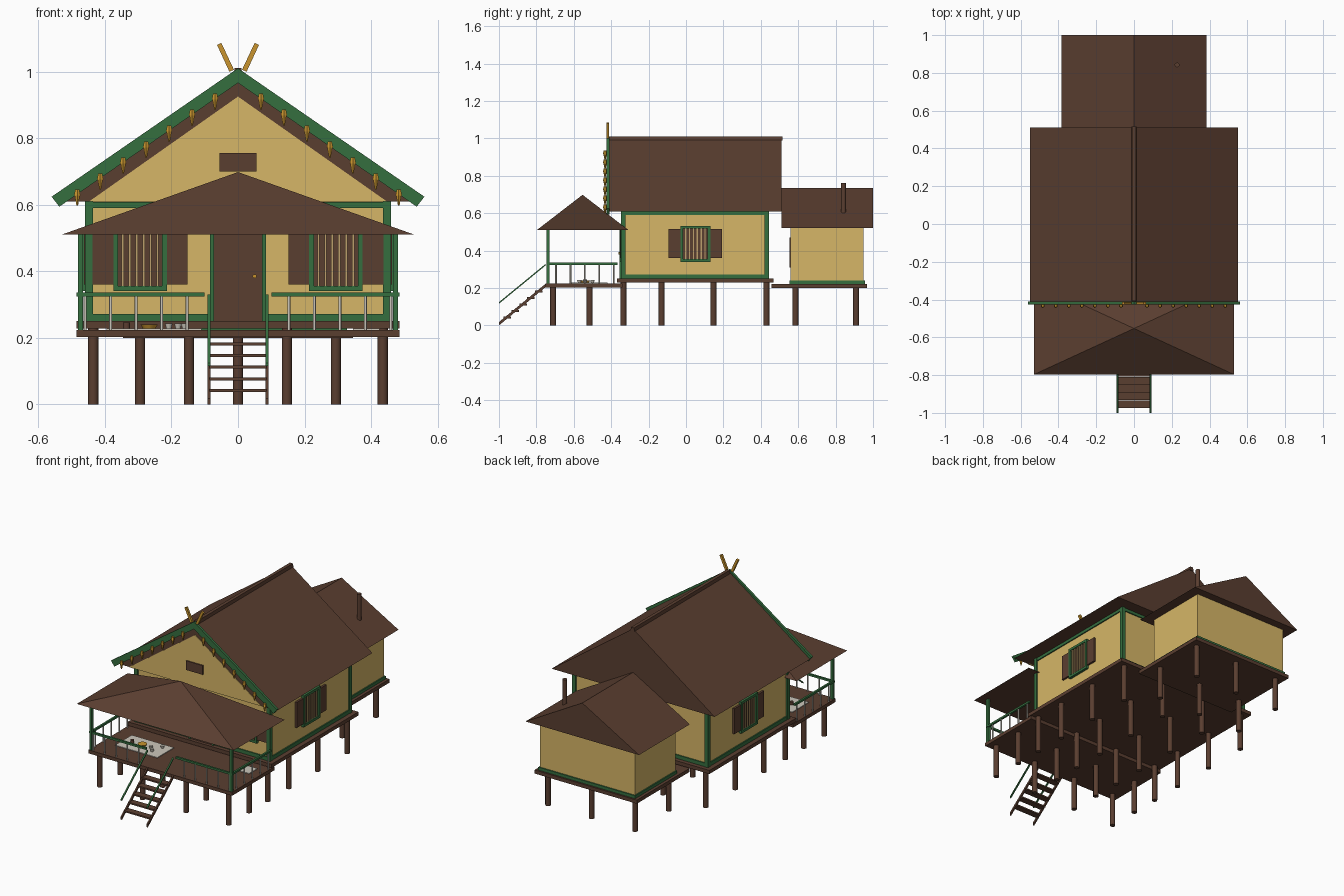
import bpy, bmesh, math
from mathutils import Vector

cube = bpy.data.objects.get("Cube")
if cube:
    bpy.data.objects.remove(cube, do_unlink=True)


def material(name, rgb):
    lin = [(c / 255 / 12.92) if c < 11 else ((c / 255 + 0.055) / 1.055) ** 2.4 for c in rgb]
    m = bpy.data.materials.new(name)
    m.use_nodes = True
    m.diffuse_color = (*lin, 1)
    m.node_tree.nodes["Principled BSDF"].inputs["Base Color"].default_value = (*lin, 1)
    return m


WOOD = material("dark wood", (90, 62, 48))
WALL = material("yellow plaster", (214, 182, 103))
GREEN = material("green trim", (53, 110, 63))
GOLD = material("gold", (200, 148, 46))
PALE = material("pale rail", (205, 200, 188))
BAR = material("tan bar", (190, 160, 108))


def finish(name, bm, mat):
    bmesh.ops.recalc_face_normals(bm, faces=bm.faces)
    mesh = bpy.data.meshes.new(name)
    bm.to_mesh(mesh)
    bm.free()
    mesh.materials.append(mat)
    ob = bpy.data.objects.new(name, mesh)
    bpy.context.collection.objects.link(ob)
    return ob


def box(name, mat, x, y, z):
    """Box from three (low, high) ranges."""
    bm = bmesh.new()
    bmesh.ops.create_cube(bm, size=1)
    for v in bm.verts:
        v.co = [(a + b) / 2 + c * (b - a) for (a, b), c in zip((x, y, z), v.co)]
    return finish(name, bm, mat)


def profile(name, mat, pts, y0, y1):
    """Outline in x and z, extruded along y."""
    bm = bmesh.new()
    face = bm.faces.new([bm.verts.new((x, y0, z)) for x, z in pts])
    new = bmesh.ops.extrude_face_region(bm, geom=[face])["geom"]
    bmesh.ops.translate(bm, vec=(0, y1 - y0, 0), verts=[g for g in new if isinstance(g, bmesh.types.BMVert)])
    return finish(name, bm, mat)


def rod(name, mat, p, q, r1, r2=None, sides=10):
    """Round bar from p to q."""
    p, q = Vector(p), Vector(q)
    bm = bmesh.new()
    bmesh.ops.create_cone(bm, cap_ends=True, segments=sides, radius1=r1,
                          radius2=r1 if r2 is None else r2, depth=(q - p).length)
    rot = (q - p).to_track_quat("Z", "Y")
    for v in bm.verts:
        v.co = rot @ v.co + (p + q) / 2
    ob = finish(name, bm, mat)
    if sides > 6:
        for f in ob.data.polygons:
            f.use_smooth = len(f.vertices) == 4
    return ob


def around(c, w):
    return (c - w / 2, c + w / 2)


def window(name, place):
    """Barred window with open shutters; place maps (along, out, z) ranges to a box."""
    def part(n, mat, a, out, z):
        place(name + "_" + n, mat, a, out, z)
    part("panel", WOOD, (-.07, .07), (0, .006), (.35, .525))
    part("sill", GREEN, (-.08, .08), (0, .016), (.34, .355))
    part("head", GREEN, (-.08, .08), (0, .016), (.517, .532))
    for s in (-1, 1):
        part("jamb", GREEN, around(s * .073, .014), (0, .016), (.34, .532))
        part("shutter", WOOD, around(s * .111, .063), (0, .012), (.36, .515))
    for i in range(6):
        part("bar", BAR, around(-.052 + i * .0208, .007), (.006, .012), (.355, .517))


# Stilts
for y in (-.71, -.515, -.335, -.13, .147, .43):
    for x in (-.435, -.147, .147, .435):
        rod("stilt", WOOD, (x, y, 0), (x, y, .21 if y < -.4 else .23), .016)
for y in (.585, .91):
    for x in (-.294, 0, .294):
        rod("kitchen_stilt", WOOD, (x, y, 0), (x, y, .21), .016)

# Floors
box("house_floor", WOOD, (-.485, .485), (-.37, .468), (.228, .25))
box("porch_floor", WOOD, (-.485, .485), (-.75, -.34), (.203, .224))
box("kitchen_floor", WOOD, (-.345, .345), (.457, .967), (.2, .222))

# House body and its trim
box("house_walls", WALL, (-.45, .45), (-.338, .435), (.25, .615))
for z in ((.25, .272), (.59, .608)):
    for y in (-.338, .435):
        box("wall_band", GREEN, (-.45, .45), around(y, .014), z)
    for x in (-.45, .45):
        box("wall_band", GREEN, around(x, .014), (-.338, .435), z)
for x in (-.447, .447):
    for y in (-.335, .432):
        box("corner_post", GREEN, around(x, .024), around(y, .024), (.25, .61))

# Windows on the front and both sides
for s in (-1, 1):
    window("front_window", lambda n, m, a, o, z: box(
        n, m, (a[0] + s * .294, a[1] + s * .294), (-.338 - o[1], -.338 - o[0]), z))
    window("side_window", lambda n, m, a, o, z: box(
        n, m, sorted((s * (.45 + o[0]), s * (.45 + o[1]))), (a[0] + .05, a[1] + .05), z))

# Front door
box("door", WOOD, (-.072, .072), (-.35, -.338), (.25, .53))
for s in (-1, 1):
    box("door_jamb", GREEN, around(s * .078, .012), (-.355, -.338), (.25, .54))
box("door_head", GREEN, (-.084, .084), (-.355, -.338), (.53, .542))
rod("door_knob", GOLD, (.05, -.35, .385), (.05, -.36, .385), .006)

# Main roof, gable and ridge
profile("main_roof", WOOD, [(-.55, .61), (.55, .61), (0, 1.0)], -.41, .51)
profile("gable_panel", WALL, [(-.447, .61), (.447, .61), (0, .925)], -.413, -.40)
box("gable_vent", WOOD, (-.056, .056), (-.42, -.41), (.70, .756))
profile("ridge_cap", WOOD, [(-.014, .988), (.014, .988), (.01, 1.01), (-.01, 1.01)], -.408, .515)
for s in (-1, 1):
    profile("barge_board", GREEN, [(0, 1.01), (s * .56, .624), (s * .537, .594), (0, .966)], -.425, -.41)
    profile("finial", GOLD, [(s * .012, 1.005), (s * .05, 1.086), (s * .063, 1.08), (s * .026, 1.0)], -.426, -.412)
    # Hanging ornaments under the barge boards
    for i in range(7):
        x, z = s * .069 * (i + 1), .928 - i * .048
        rod("ornament_crown", GOLD, (x, -.433, z - .012), (x, -.433, z + .006), .011, .007, 6)
        rod("ornament_drop", GOLD, (x, -.433, z - .042), (x, -.433, z - .012), .003, .009, 6)

# Hipped porch roof
bm = bmesh.new()
corners = [bm.verts.new(c + (.51,)) for c in ((-.53, -.797), (.53, -.797), (.53, -.308), (-.53, -.308))]
apex = bm.verts.new((0, -.553, .698))
bm.faces.new(corners)
for i in range(4):
    bm.faces.new((corners[i], corners[(i + 1) % 4], apex))
finish("porch_roof", bm, WOOD)

# Porch posts and railings
for s in (-1, 1):
    box("porch_post", GREEN, around(s * .473, .016), around(-.738, .016), (.224, .515))
    box("front_rail", GREEN, sorted((s * .10, s * .485)), around(-.738, .012), (.324, .336))
    box("side_rail", GREEN, around(s * .476, .012), (-.74, -.365), (.324, .336))
    for i in range(5):
        x = s * (.153 + i * .0765)
        rod("baluster", PALE, (x, -.738, .224), (x, -.738, .326), .0045, sides=8)
        y = -.695 + i * .077
        rod("side_baluster", PALE, (s * .476, y, .224), (s * .476, y, .326), .0045, sides=8)

# Stairs
for s in (-1, 1):
    for name, mat, z, r in (("stringer", WOOD, .012, .012), ("handrail", GREEN, .12, .006)):
        ob = box(name, mat, around(s * .087, .009), (-1.0, -.75), around(z, r * 1.5))
        for v in ob.data.vertices:
            v.co.z += .82 * (v.co.y + 1) - (.003 if mat == WOOD else 0)
for i in range(5):
    y, z = -.955 + i * .042, .042 + i * .0348
    box("tread", WOOD, (-.085, .085), around(y, .04), around(z, .009))

# Mats and tableware on the porch
box("mat", PALE, (-.395, -.11), (-.62, -.46), (.224, .228))
box("small_mat", PALE, (.345, .425), (-.50, -.42), (.224, .228))
rod("tray", GOLD, (-.267, -.54, .228), (-.267, -.54, .24), .02, .027)
rod("pot", WOOD, (-.335, -.54, .228), (-.335, -.54, .246), .011)
for x, y in ((-.208, -.54), (-.18, -.57), (-.16, -.50)):
    rod("cup", PALE, (x, y, .228), (x, y, .243), .008, .012)

# Kitchen at the back
box("kitchen_walls", WALL, (-.32, .32), (.56, .95), (.222, .53))
box("kitchen_band", GREEN, (-.327, .327), (.553, .957), (.222, .24))
box("kitchen_hatch", WOOD, (-.06, .06), (.553, .562), (.31, .47))
profile("kitchen_roof", WOOD, [(-.383, .52), (.383, .52), (0, .735)], .51, 1.0)
rod("chimney", WOOD, (.228, .842, .60), (.228, .842, .76), .013)
